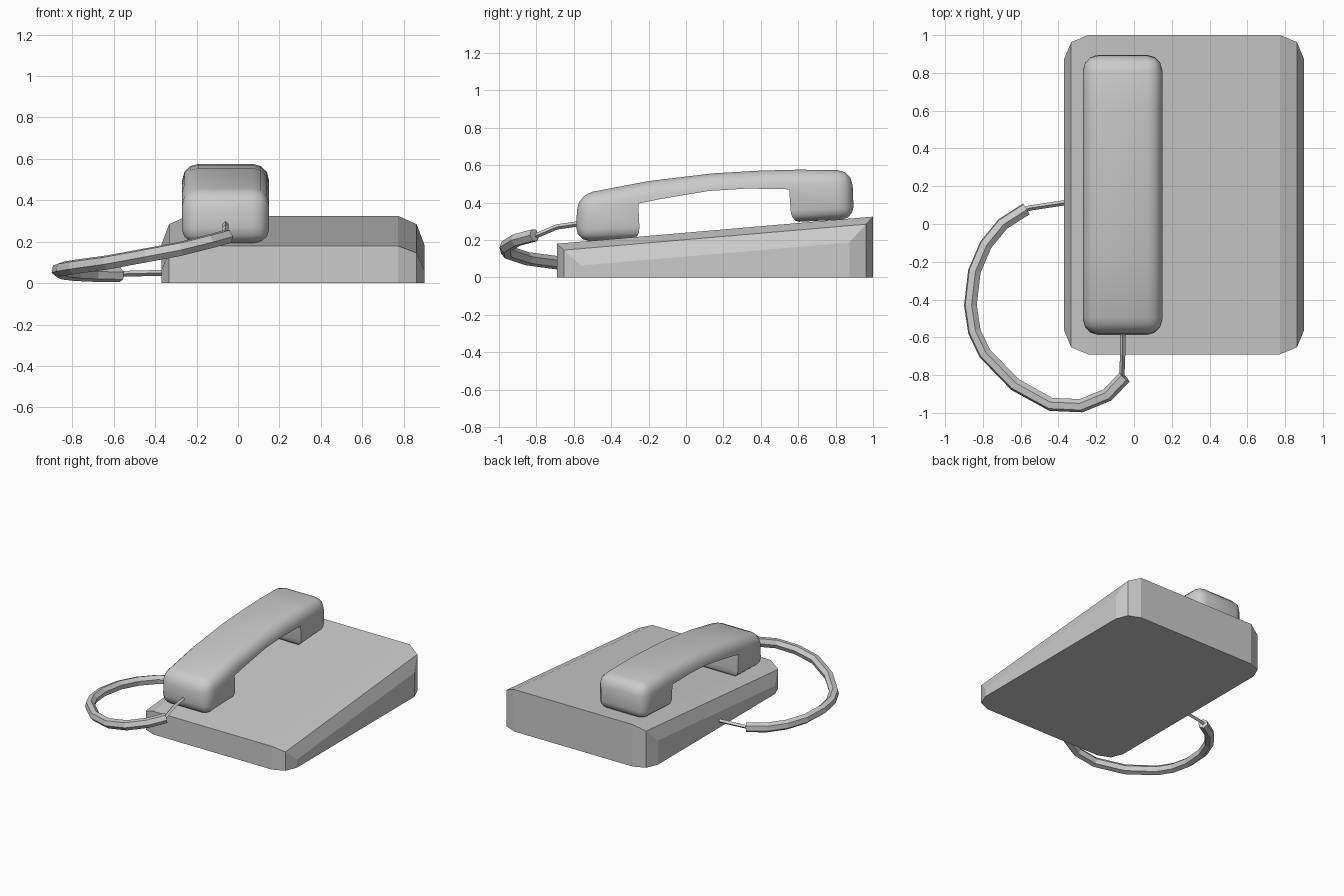
import bpy, bmesh
from mathutils import Vector

if "Cube" in bpy.data.objects:
    bpy.data.objects.remove(bpy.data.objects["Cube"])


def make_object(name, bm):
    bmesh.ops.recalc_face_normals(bm, faces=bm.faces)
    mesh = bpy.data.meshes.new(name)
    bm.to_mesh(mesh)
    bm.free()
    ob = bpy.data.objects.new(name, mesh)
    bpy.context.collection.objects.link(ob)
    return ob


def prism(profile, x0, x1):
    """Extrude a (y, z) profile along x; returns bmesh and both vertex rings."""
    bm = bmesh.new()
    a, b = ([bm.verts.new((x, y, z)) for y, z in profile] for x in (x0, x1))
    bm.faces.new(a)
    bm.faces.new(b)
    n = len(profile)
    for i in range(n):
        j = (i + 1) % n
        bm.faces.new((a[i], a[j], b[j], b[i]))
    return bm, a, b


# Base: sloped wedge with rounded vertical corners
bm, _, _ = prism([(-0.69, 0), (1, 0), (1, 0.325), (-0.69, 0.18)], -0.37, 0.90)
corners = [e for e in bm.edges
           if abs(e.verts[0].co.z - e.verts[1].co.z) > 0.1]
bmesh.ops.bevel(bm, geom=corners, offset=0.127, segments=2, profile=0.5, affect='EDGES')
make_object("phone_base", bm)

# Handset: (y, z, weight of cross edge, weight of the side edges leading to next point)
pts = [
    (-0.592, 0.190, 1, 0.9),      # front pod bottom
    (-0.246, 0.205, 0.5, 0),
    (-0.255, 0.395, 0, 0),        # grip underside
    (-0.13, 0.420, 0, 0),
    (0.12, 0.462, 0, 0),
    (0.33, 0.475, 0, 0),
    (0.552, 0.471, 0, 0),
    (0.563, 0.295, 0.5, 0.9),     # back pod bottom
    (0.898, 0.313, 0.8, 1),
    (0.888, 0.573, 1, 1),         # grip top
    (0.60, 0.576, 0, 1),
    (0.40, 0.571, 0, 1),
    (0.14, 0.556, 0, 1),
    (-0.20, 0.515, 0, 1),
    (-0.578, 0.443, 1, 1),
]
bm, a, b = prism([p[:2] for p in pts], -0.27, 0.15)
weight = bm.edges.layers.float.new("bevel_weight_edge")
for i, (_, _, cross, side) in enumerate(pts):
    j = (i + 1) % len(pts)
    bm.edges.get((a[i], b[i]))[weight] = cross
    for ring in (a, b):
        bm.edges.get((ring[i], ring[j]))[weight] = side
handset = make_object("handset", bm)
bev = handset.modifiers.new("rounding", 'BEVEL')
bev.limit_method = 'WEIGHT'
bev.width = 0.08
bev.segments = 3
bev.use_clamp_overlap = False
bpy.context.view_layer.objects.active = handset
handset.select_set(True)
bpy.ops.object.modifier_apply(modifier="rounding")
bpy.ops.object.shade_smooth_by_angle(angle=0.7)


def tube(name, path, radius, resolution):
    cu = bpy.data.curves.new(name, 'CURVE')
    cu.dimensions = '3D'
    cu.bevel_depth = radius
    cu.bevel_resolution = resolution
    cu.use_fill_caps = True
    sp = cu.splines.new('POLY')
    sp.points.add(len(path) - 1)
    for p, co in zip(sp.points, path):
        p.co = (*co, 1)
    sp.use_smooth = False
    ob = bpy.data.objects.new(name, cu)
    bpy.context.collection.objects.link(ob)


# Cord: thick coiled section plus thin leads at both ends
coil = [(-0.05, -0.81, 0.225), (-0.14, -0.905, 0.20), (-0.28, -0.962, 0.165),
        (-0.44, -0.955, 0.135), (-0.63, -0.85, 0.10), (-0.79, -0.685, 0.078),
        (-0.845, -0.57, 0.069), (-0.866, -0.43, 0.062), (-0.845, -0.25, 0.053),
        (-0.785, -0.11, 0.046), (-0.695, 0.0, 0.042), (-0.57, 0.08, 0.04)]
tube("coiled_cord", coil, 0.036, 1)
tube("handset_lead", [(-0.06, -0.55, 0.29), (-0.06, -0.69, 0.27),
                      (-0.065, -0.82, 0.215)], 0.014, 0)
tube("base_lead", [(-0.60, 0.07, 0.042), (-0.55, 0.085, 0.045), (-0.35, 0.115, 0.05)], 0.014, 0)
